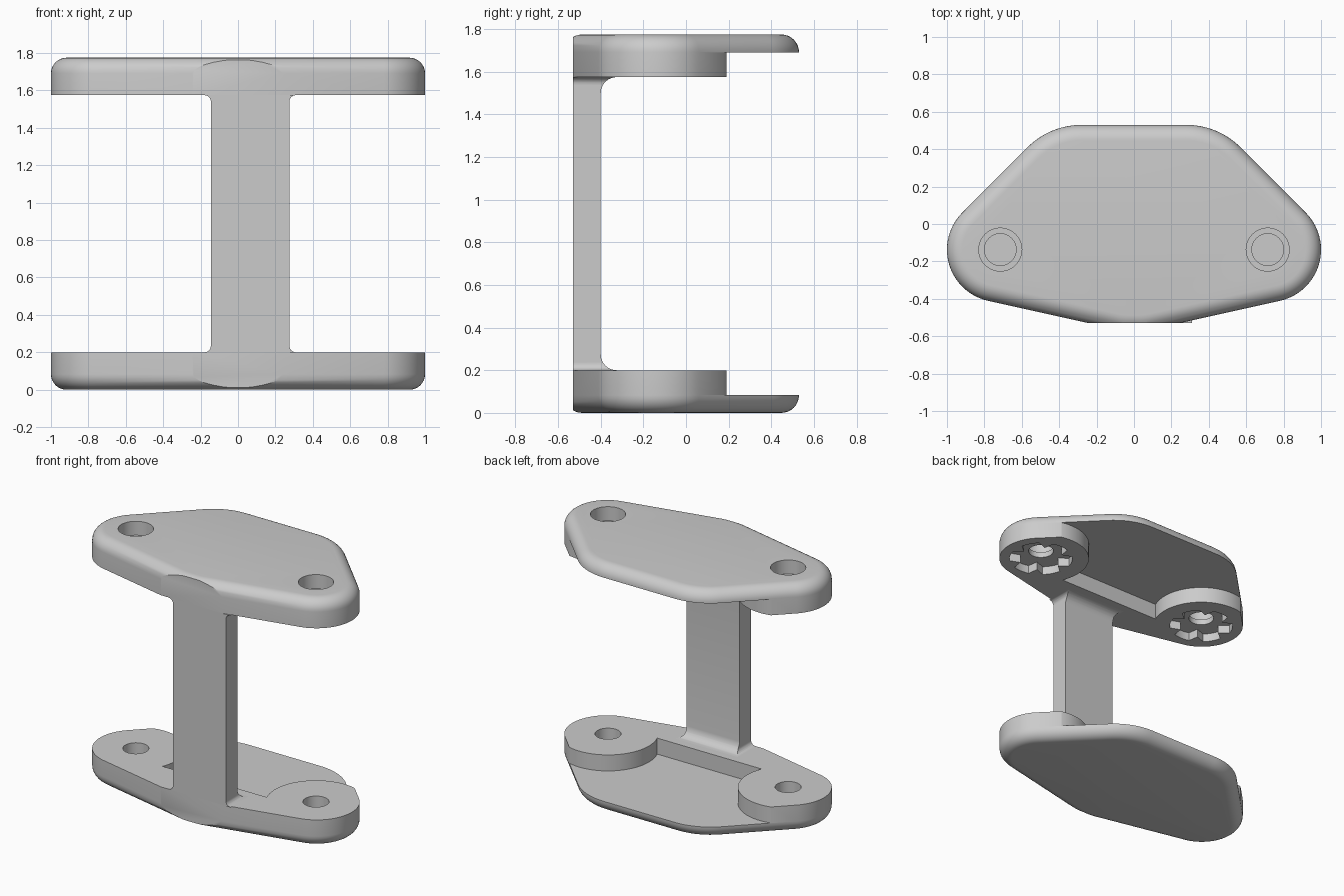
import bpy, bmesh
from math import sin, cos, radians, sqrt, asin, degrees

cube = bpy.data.objects.get("Cube")
if cube:
    bpy.data.objects.remove(cube, do_unlink=True)

HEIGHT, THICK, THIN, ROUND = 1.775, 0.2, 0.085, 0.083
FRONT = -0.53                      # flat front plane
EAR_X, EAR_Y, EAR_R = 0.715, -0.137, 0.327

grey = bpy.data.materials.new("plain grey")
grey.use_nodes = True
colour = (0.6, 0.6, 0.6, 1)
grey.diffuse_color = colour
grey.node_tree.nodes["Principled BSDF"].inputs["Base Color"].default_value = colour


def finish(name, bm):
    bmesh.ops.recalc_face_normals(bm, faces=bm.faces)
    mesh = bpy.data.meshes.new(name)
    bm.to_mesh(mesh)
    bm.free()
    obj = bpy.data.objects.new(name, mesh)
    bpy.context.collection.objects.link(obj)
    mesh.materials.append(grey)
    return obj


def loft(rings):
    """Solid through equal-length rings of points, capped at both ends."""
    bm = bmesh.new()
    loops = [[bm.verts.new(p) for p in ring] for ring in rings]
    for low, high in zip(loops, loops[1:]):
        for i in range(len(low)):
            j = (i + 1) % len(low)
            bm.faces.new((low[i], low[j], high[j], high[i]))
    bm.faces.new(loops[0][::-1])
    bm.faces.new(loops[-1])
    return bm


def arc(cx, cy, r, start, end, steps):
    angles = [radians(start + (end - start) * i / steps) for i in range(steps + 1)]
    return [(cx + r * cos(a), cy + r * sin(a)) for a in angles]


def prism(points, z0, z1):
    return loft([[(x, y, z) for x, y in points] for z in (z0, z1)])


def mirrored(half):
    return half + [(-x, y) for x, y in reversed(half)]


def outline(inset):
    """Plate outline: front nose, ear and back shoulder, then mirrored."""
    return mirrored(arc(0.03, -0.27, 0.3 - inset, 270, 282.5, 4)
                    + arc(0.72, EAR_Y, 0.28 - inset, 282.5, 405, 28)
                    + arc(0.28, 0.12, 0.41 - inset, 45, 90, 12))


def slab():
    rings = []
    for i in range(9):
        a = radians(90 * i / 8)
        rings.append([(x, y, ROUND * (1 - cos(a)))
                      for x, y in outline(ROUND * (1 - sin(a)))])
    rings.append([(x, y, THICK) for x, y in outline(0)])
    bm = loft(rings)
    cut = bmesh.ops.bisect_plane(bm, geom=bm.verts[:] + bm.edges[:] + bm.faces[:],
                                 plane_co=(0, FRONT, 0), plane_no=(0, -1, 0),
                                 clear_outer=True)
    edges = [e for e in cut["geom_cut"] if isinstance(e, bmesh.types.BMEdge)]
    bmesh.ops.holes_fill(bm, edges=edges, sides=0)
    return bm


def pocket():
    """Recess behind the front strip, leaving the two round ears."""
    dip = degrees(asin(0.128 / EAR_R))
    half = arc(EAR_X, EAR_Y, EAR_R, 180 + dip, 0, 40)
    return prism(mirrored(half + [(1.3, EAR_Y), (1.3, 1)]), THIN, 0.4)


def toothed_recess(x):
    points = []
    for k in range(6):
        points += arc(x, EAR_Y, 0.15, 60 * k, 60 * k, 1)[:1]
        points += arc(x, EAR_Y, 0.215, 60 * k + 13, 60 * k + 47, 6)
    return prism(points, 0.14, 0.4)


def hole(x, r, z0, z1):
    return prism(arc(x, EAR_Y, r, 0, 352.5, 47), z0, z1)


def plate(name, flip):
    cutters = [pocket()]
    for x in (-EAR_X, EAR_X):
        if flip:
            cutters += [hole(x, 0.115, -0.1, 0.1), hole(x, 0.085, 0.05, 0.3),
                        toothed_recess(x)]
        else:
            cutters.append(hole(x, 0.085, 0.09, 0.4))
    parts = [slab()] + cutters
    if flip:
        for bm in parts:
            for v in bm.verts:
                v.co.z = HEIGHT - v.co.z
    body = finish(name, parts[0])
    tools = [finish(name + "_cutter", bm) for bm in parts[1:]]
    for tool in tools:
        mod = body.modifiers.new("cut", "BOOLEAN")
        mod.object, mod.operation, mod.solver = tool, "DIFFERENCE", "EXACT"
    graph = bpy.context.evaluated_depsgraph_get()
    mesh = bpy.data.meshes.new_from_object(body.evaluated_get(graph))
    body.modifiers.clear()
    body.data = mesh
    for tool in tools:
        bpy.data.objects.remove(tool, do_unlink=True)
    return body


def flare(h, r):
    """Sideways growth of a fillet of radius r at height h above its base."""
    return r - sqrt(r * r - (r - h) ** 2) if h < r else 0


def pillar():
    """Off-centre post, filleted at the sides and back at both ends."""
    side, back = 0.035, 0.075
    steps = sorted({r * (1 - cos(radians(15 * i))) for r in (side, back) for i in range(7)})
    levels = [THICK + h for h in steps]
    levels += [HEIGHT - z for z in reversed(levels)]
    rings = []
    for z in levels:
        h = max(0, min(z, HEIGHT - z) - THICK)
        s, b = flare(h, side), flare(h, back)
        x0, x1, y1 = -0.145 - s, 0.275 + s, -0.4 + b
        rings.append([(x0, FRONT, z), (x1, FRONT, z), (x1, y1, z), (x0, y1, z)])
    return finish("pillar", loft(rings))


# Parts
parts = [plate("bottom_plate", False), plate("top_plate", True), pillar()]
bpy.ops.object.select_all(action="DESELECT")
for obj in parts:
    obj.select_set(True)
bpy.context.view_layer.objects.active = parts[0]
bpy.ops.object.shade_smooth_by_angle(angle=radians(30))
